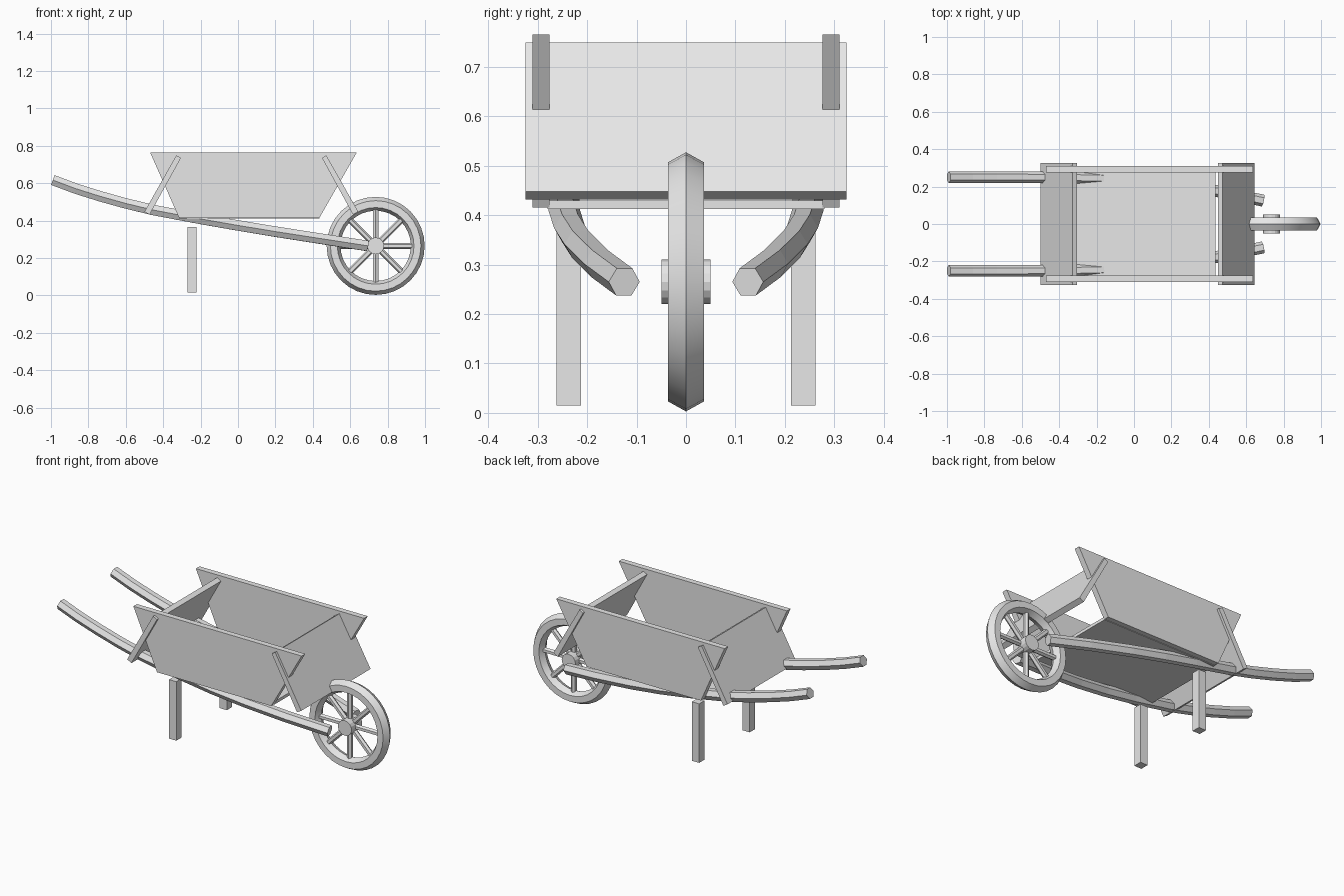
import bpy, bmesh, math
from mathutils import Vector

if "Cube" in bpy.data.objects:
    bpy.data.objects.remove(bpy.data.objects["Cube"])

wood = bpy.data.materials.new("plain_grey")
wood.diffuse_color = (0.8, 0.8, 0.8, 1)
wood.use_nodes = True
wood.node_tree.nodes["Principled BSDF"].inputs["Base Color"].default_value = wood.diffuse_color


def finish(name, bm, smooth=False):
    bmesh.ops.recalc_face_normals(bm, faces=bm.faces)
    me = bpy.data.meshes.new(name)
    bm.to_mesh(me)
    bm.free()
    ob = bpy.data.objects.new(name, me)
    bpy.context.collection.objects.link(ob)
    me.materials.append(wood)
    if smooth:
        bpy.ops.object.select_all(action='DESELECT')
        bpy.context.view_layer.objects.active = ob
        ob.select_set(True)
        bpy.ops.object.shade_smooth_by_angle(angle=math.radians(25))
    return ob


def plank(name, profile, y0, y1):
    """Extrude an x-z outline from y0 to y1."""
    bm = bmesh.new()
    a = [bm.verts.new((x, y0, z)) for x, z in profile]
    b = [bm.verts.new((x, y1, z)) for x, z in profile]
    bm.faces.new(a)
    bm.faces.new(b)
    n = len(profile)
    for i in range(n):
        j = (i + 1) % n
        bm.faces.new((a[i], a[j], b[j], b[i]))
    return finish(name, bm)


def box(name, x0, x1, y0, y1, z0, z1):
    return plank(name, [(x0, z0), (x1, z0), (x1, z1), (x0, z1)], y0, y1)


def handle(name, path, side, r=0.032):
    """Sweep a hexagon along a bent path."""
    bm = bmesh.new()
    pts = [Vector((x, y * side, z)) for x, y, z in path]
    rings = []
    for i, p in enumerate(pts):
        t = (pts[min(i + 1, len(pts) - 1)] - pts[max(i - 1, 0)]).normalized()
        u = Vector((0, 0, 1)).cross(t).normalized()
        v = t.cross(u)
        rings.append([bm.verts.new(p + r * (math.cos(k * math.pi / 3) * u
                                            + math.sin(k * math.pi / 3) * v))
                      for k in range(6)])
    for a, b in zip(rings, rings[1:]):
        for k in range(6):
            j = (k + 1) % 6
            bm.faces.new((a[k], a[j], b[j], b[k]))
    bm.faces.new(rings[0])
    bm.faces.new(rings[-1])
    return finish(name, bm)


def lathe(name, profile, centre, seg=32):
    """Spin a closed (radius, y) outline about the axle."""
    bm = bmesh.new()
    rings = []
    for s in range(seg):
        a = 2 * math.pi * s / seg
        rings.append([bm.verts.new((centre[0] + r * math.cos(a), y,
                                    centre[1] + r * math.sin(a))) for r, y in profile])
    n = len(profile)
    for s in range(seg):
        a, b = rings[s], rings[(s + 1) % seg]
        for k in range(n):
            j = (k + 1) % n
            bm.faces.new((a[k], a[j], b[j], b[k]))
    return finish(name, bm, True)


# Tray: floor, two side panels, two crossing end boards
box("tray_floor", -0.315, 0.435, -0.28, 0.28, 0.412, 0.43)
side_outline = [(-0.315, 0.415), (0.435, 0.415), (0.635, 0.765), (-0.47, 0.765)]
plank("side_panel_near", side_outline, -0.31, -0.276)
plank("side_panel_far", side_outline, 0.276, 0.31)
plank("front_board", [(0.449, 0.735), (0.472, 0.749), (0.643, 0.448), (0.615, 0.432)],
      -0.325, 0.325)
plank("rear_board", [(-0.305, 0.735), (-0.33, 0.749), (-0.5, 0.448), (-0.473, 0.432)],
      -0.325, 0.325)

# Handles and legs on both sides
path = [(-0.99, 0.25, 0.617), (-0.87, 0.25, 0.572), (-0.74, 0.25, 0.531),
        (-0.6, 0.25, 0.492), (-0.45, 0.25, 0.456), (-0.2, 0.246, 0.409),
        (0.0, 0.235, 0.374), (0.2, 0.214, 0.341), (0.45, 0.175, 0.302),
        (0.69, 0.125, 0.265)]
for tag, s in (("near", -1), ("far", 1)):
    handle("handle_" + tag, path, s)
    box("leg_" + tag, -0.27, -0.222, *sorted((0.212 * s, 0.262 * s)), 0.015, 0.365)

# Wheel: ridged rim, hub and eight spokes
C = (0.736, 0.265)
lathe("wheel_rim", [(0.262, 0), (0.242, 0.036), (0.205, 0.036),
                    (0.188, 0), (0.205, -0.036), (0.242, -0.036)], C)
hub = [(C[0] + 0.045 * math.cos(i * math.pi / 8), C[1] + 0.045 * math.sin(i * math.pi / 8))
       for i in range(16)]
plank("wheel_hub", hub, -0.05, 0.05)
for i in range(8):
    a = i * math.pi / 4
    d = (math.cos(a), 0, math.sin(a))
    c = Vector((C[0], 0, C[1]))
    bm = bmesh.new()
    bmesh.ops.create_cone(bm, cap_ends=True, segments=6, radius1=0.016, radius2=0.016,
                          depth=0.17)
    rot = Vector(d).to_track_quat('Z', 'Y').to_matrix()
    for v in bm.verts:
        v.co = rot @ v.co + c + Vector(d) * 0.115
    finish("wheel_spoke_%d" % (i + 1), bm)
